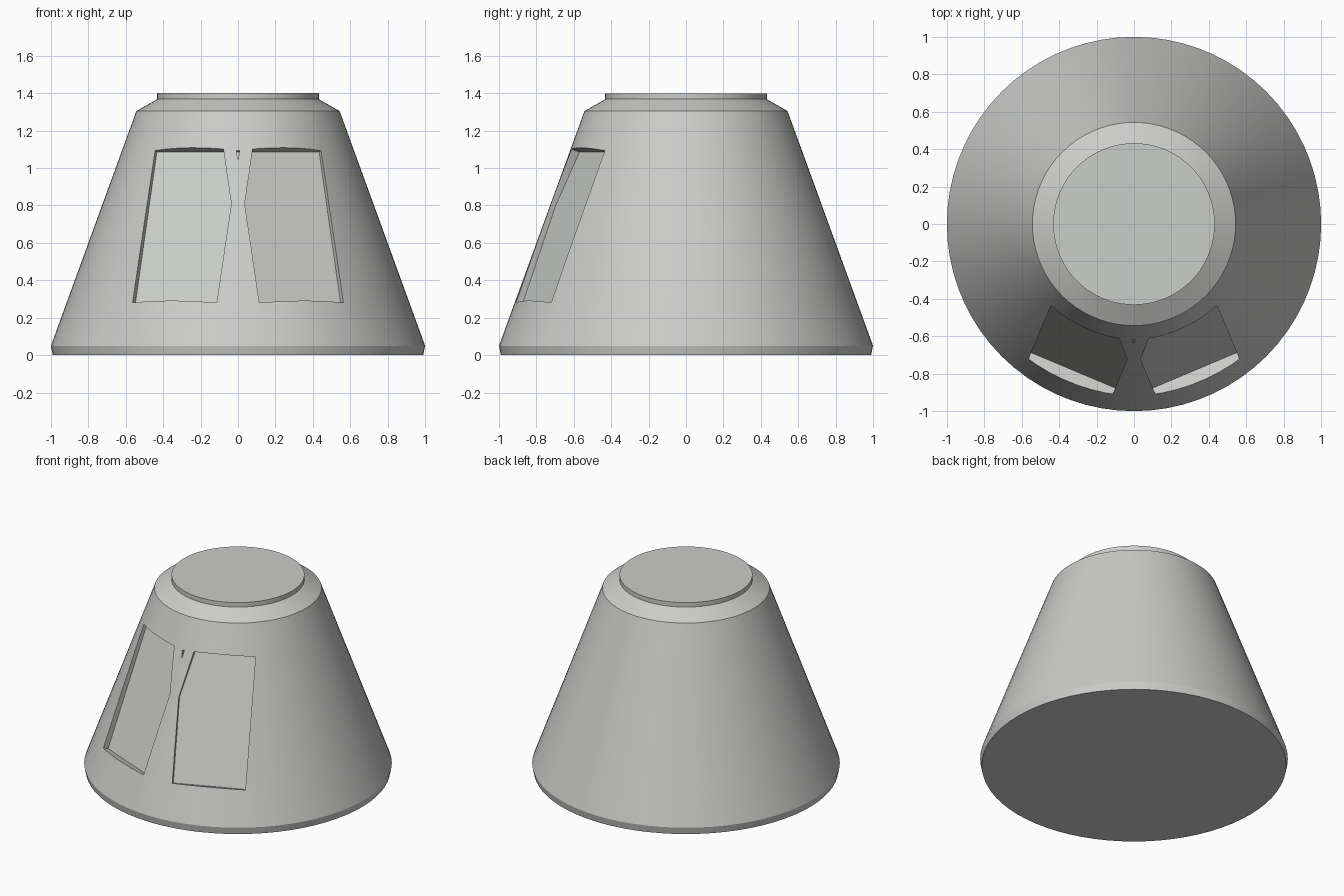
import bpy, bmesh, math
from mathutils import Matrix, Vector

if "Cube" in bpy.data.objects:
    bpy.data.objects.remove(bpy.data.objects["Cube"], do_unlink=True)

# Single hull colour
grey = bpy.data.materials.new("hull_grey")
grey.use_nodes = True
colour = (0.6, 0.61, 0.59, 1)
grey.diffuse_color = colour
grey.node_tree.nodes["Principled BSDF"].inputs["Base Color"].default_value = colour


def finish(bm, name):
    bmesh.ops.recalc_face_normals(bm, faces=bm.faces)
    mesh = bpy.data.meshes.new(name)
    bm.to_mesh(mesh)
    bm.free()
    mesh.materials.append(grey)
    obj = bpy.data.objects.new(name, mesh)
    bpy.context.collection.objects.link(obj)
    return obj


def lathe(name, profile, sides):
    bm = bmesh.new()
    rings = []
    for r, z in profile:
        rings.append([bm.verts.new((r * math.cos(a), r * math.sin(a), z))
                      for a in (math.tau * i / sides for i in range(sides))])
    for low, high in zip(rings, rings[1:]):
        for i in range(sides):
            j = (i + 1) % sides
            bm.faces.new((low[i], low[j], high[j], high[i]))
    bm.faces.new(rings[0])
    bm.faces.new(rings[-1])
    return finish(bm, name)


def prism(name, outline, bottom, top, matrix):
    bm = bmesh.new()
    face = bm.faces.new([bm.verts.new((x, y, bottom)) for x, y in outline])
    ext = bmesh.ops.extrude_face_region(bm, geom=[face])
    verts = [v for v in ext["geom"] if isinstance(v, bmesh.types.BMVert)]
    bmesh.ops.translate(bm, verts=verts, vec=(0, 0, top - bottom))
    bm.transform(matrix)
    obj = finish(bm, name)
    obj.hide_render = True
    return obj


def wall_frame(azimuth, radius, height):
    """Frame on the sloping wall: x across, y up the slope, z outwards."""
    tilt = math.atan2(0.46, 1.26)
    out = Vector((math.sin(azimuth), -math.cos(azimuth), 0))
    normal = out * math.cos(tilt) + Vector((0, 0, math.sin(tilt)))
    up = Vector((0, 0, math.cos(tilt))) - out * math.sin(tilt)
    across = up.cross(normal)
    m = Matrix((across, up, normal)).transposed().to_4x4()
    m.translation = out * radius + Vector((0, 0, height))
    return m


# Conical hull with base rim, shoulder and top disc
hull = lathe("capsule_hull", [(0.99, 0), (1, 0.05), (0.543, 1.305),
                              (0.432, 1.368), (0.432, 1.4)], 72)

# Two mirrored recessed window panels with a clipped inner top corner
panel = [(-0.24, -0.435), (0.247, -0.435), (0.247, 0.13), (0.165, 0.435), (-0.24, 0.435)]
cutters = []
for side, label in ((-1, "right"), (1, "left")):
    outline = [(-side * x, y) for x, y in panel]
    frame = wall_frame(side * math.radians(22.8), 0.7635, 0.70)
    cutters.append(prism(label + "_window_cutter", outline, -0.07, 0.3, frame))

# Small notch between the window tops
cutters.append(prism("notch_cutter", [(-0.009, 0.025), (0, -0.03), (0.009, 0.025)],
                     -0.02, 0.1, wall_frame(0, 0.628, 1.07)))

bpy.context.view_layer.objects.active = hull
hull.select_set(True)
for cutter in cutters:
    mod = hull.modifiers.new(cutter.name, "BOOLEAN")
    mod.operation = "DIFFERENCE"
    mod.solver = "EXACT"
    mod.object = cutter
    bpy.ops.object.modifier_apply(modifier=mod.name)
    bpy.data.objects.remove(cutter, do_unlink=True)

bpy.ops.object.shade_smooth_by_angle(angle=math.radians(20))
